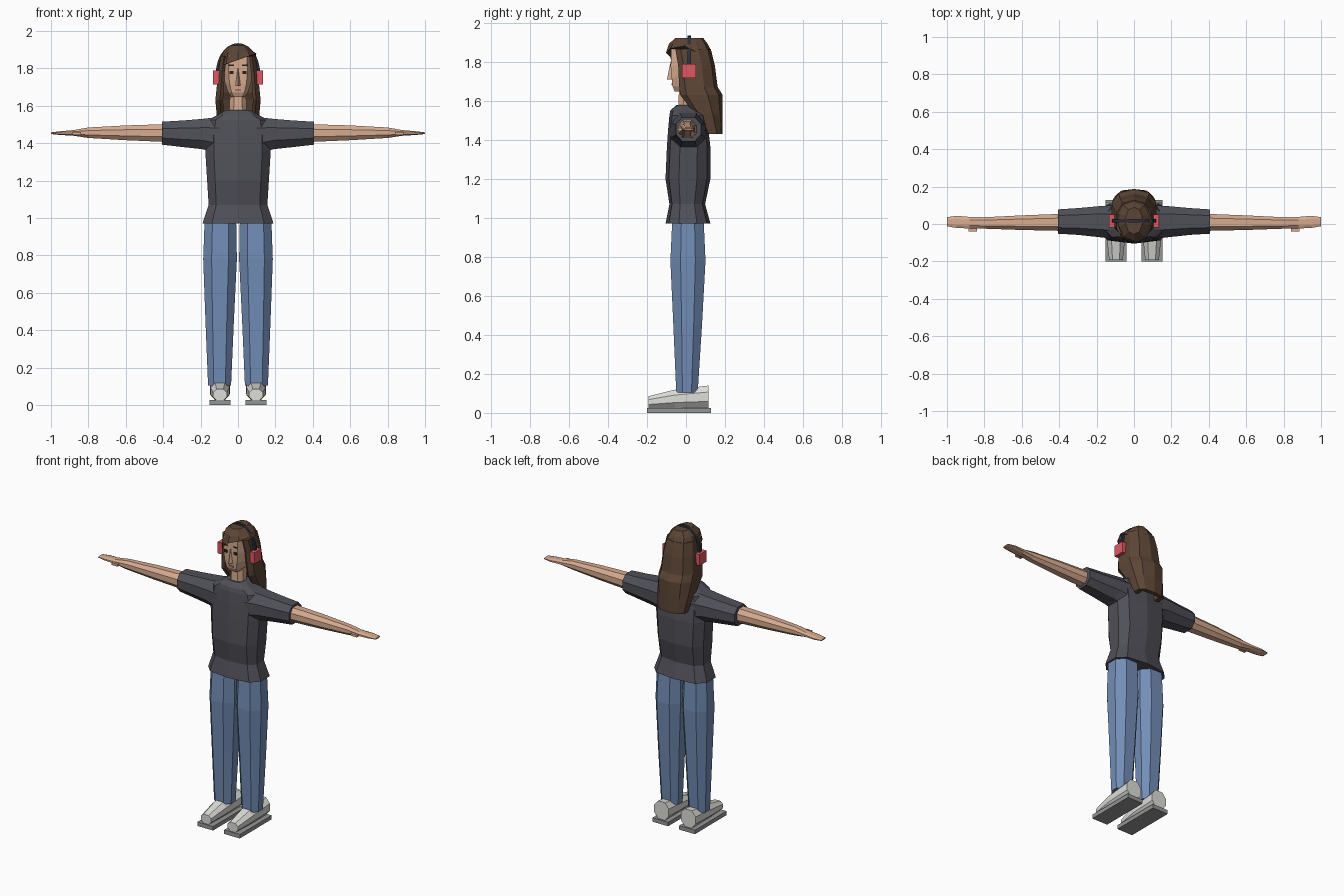
import bpy
import bmesh
import math
from mathutils import Vector

cube = bpy.data.objects.get("Cube")
if cube:
    bpy.data.objects.remove(cube, do_unlink=True)


def material(name, r, g, b):
    mat = bpy.data.materials.new(name)
    mat.use_nodes = True
    mat.diffuse_color = (r, g, b, 1)
    shader = next(n for n in mat.node_tree.nodes if n.type == 'BSDF_PRINCIPLED')
    shader.inputs["Base Color"].default_value = (r, g, b, 1)
    shader.inputs["Roughness"].default_value = 0.9
    return mat


SKIN = material("skin", .68, .41, .28)
HAIR = material("brown hair", .107, .06, .037)
SHIRT = material("charcoal cloth", .08, .08, .098)
DENIM = material("blue denim", .17, .27, .47)
SHOE = material("off white leather", .73, .73, .70)
SOLE = material("grey rubber", .30, .30, .30)
RED = material("red plastic", .73, .098, .122)
BAND = material("dark plastic", .026, .03, .04)
DARK = material("eye dark", .02, .014, .012)
LIPS = material("lip rose", .43, .155, .115)


def mirrored(half):
    """Close a right-hand half outline with its left-hand copy."""
    return half + [(-u, v) for u, v in reversed(half) if abs(u) > 1e-4]


# Unit outlines that are stretched to the bounds of each section
SQUARE = mirrored([(1, -1), (1, 1)])
OCTAGON = mirrored([(.5, -1), (1, -.42), (1, .42), (.5, 1)])
CHEST = mirrored([(0, -1), (.74, -.85), (1, -.4), (1, .4), (.74, .85), (0, 1)])
SKULL = mirrored([(.65, -1), (1, -.35), (.95, .4), (.5, 1)])
CROWN = mirrored([(0, -1), (.65, -.8), (1, -.2), (.95, .4), (.65, .85), (0, 1)])
MANE = mirrored([(0, .35), (.66, .2), (.66, -.9), (.8, -1), (1, -.7),
                 (.98, .3), (.66, .82), (0, 1)])
TRIANGLE = [(-1, 1), (1, 1), (0, -1)]


def skin_rings(name, mat, rings, mirror=False):
    """Bridge matching rings of points into a closed, flat-shaded body."""
    bm = bmesh.new()
    loops = [[bm.verts.new(p) for p in ring] for ring in rings]
    for low, high in zip(loops, loops[1:]):
        for i in range(len(low)):
            j = (i + 1) % len(low)
            bm.faces.new((low[i], low[j], high[j], high[i]))
    bm.faces.new(loops[0])
    bm.faces.new(loops[-1])
    bmesh.ops.recalc_face_normals(bm, faces=bm.faces)
    mesh = bpy.data.meshes.new(name)
    bm.to_mesh(mesh)
    bm.free()
    mesh.materials.append(mat)
    obj = bpy.data.objects.new(name, mesh)
    bpy.context.collection.objects.link(obj)
    if mirror:
        obj.modifiers.new("Mirror", 'MIRROR')
    return obj


def section(outline, axis, pos, u0, u1, v0, v1):
    ring = []
    for u, v in outline:
        a = (u0 + u1) / 2 + u * (u1 - u0) / 2
        b = (v0 + v1) / 2 + v * (v1 - v0) / 2
        ring.append(Vector({'x': (pos, a, b), 'y': (a, pos, b), 'z': (a, b, pos)}[axis]))
    return ring


def loft(name, mat, outline, axis, levels, mirror=False):
    """Each level: position on the axis, then the bounds of the section."""
    return skin_rings(name, mat, [section(outline, axis, *lv) for lv in levels], mirror)


def upright(name, mat, outline, levels):
    """Centred loft; each level: height, half width, front, back."""
    return loft(name, mat, outline, 'z', [(z, -w, w, f, b) for z, w, f, b in levels])


def box(name, mat, x, y, z, mirror=False):
    return loft(name, mat, SQUARE, 'z', [(h, *x, *y) for h in z], mirror)


# Legs and shoes
loft("trouser_legs", DENIM, OCTAGON, 'z', [
    (.105, .037, .16, -.05, .06),
    (.45, .022, .174, -.065, .082),
    (.78, .006, .186, -.08, .1),
    (1.0, .01, .178, -.07, .09)], mirror=True)
box("shoe_soles", SOLE, (.04, .153), (-.2, .127), (0, .026), mirror=True)
loft("shoe_uppers", SHOE, OCTAGON, 'y', [
    (-.192, .06, .133, .026, .085),
    (-.06, .046, .147, .026, .118),
    (.115, .044, .149, .026, .14)], mirror=True)

# Shirt
upright("shirt_body", SHIRT, CHEST, [
    (.97, .19, -.105, .125),
    (1.07, .157, -.085, .098),
    (1.2, .165, -.105, .125),
    (1.36, .175, -.098, .125),
    (1.45, .175, -.092, .115),
    (1.525, .16, -.085, .1),
    (1.55, .11, -.08, .09),
    (1.578, .065, -.05, .06)])
loft("shirt_sleeves", SHIRT, OCTAGON, 'x', [
    (.1, -.08, .1, 1.34, 1.54),
    (.19, -.07, .095, 1.368, 1.53),
    (.3, -.058, .085, 1.38, 1.521),
    (.405, -.052, .078, 1.392, 1.515)], mirror=True)

# Arms taper into flat hands
loft("arms_and_hands", SKIN, OCTAGON, 'x', [
    (.37, -.037, .055, 1.406, 1.502),
    (.6, -.032, .046, 1.416, 1.495),
    (.8, -.025, .036, 1.428, 1.484),
    (.88, -.024, .038, 1.44, 1.47),
    (.95, -.021, .044, 1.444, 1.464),
    (1, -.012, .036, 1.449, 1.458)], mirror=True)
box("thumbs", SKIN, (.84, .885), (-.04, -.015), (1.445, 1.46), mirror=True)

# Neck and head
upright("neck", SKIN, OCTAGON, [(1.54, .047, -.04, .05), (1.7, .042, -.035, .05)])
upright("head", SKIN, SKULL, [
    (1.648, .036, -.058, .02),
    (1.672, .053, -.069, .05),
    (1.72, .07, -.074, .08),
    (1.78, .077, -.076, .1),
    (1.87, .074, -.076, .1)])

# Facial features
loft("nose", SKIN, TRIANGLE, 'z', [
    (1.708, -.015, .015, -.098, -.07),
    (1.80, -.005, .005, -.079, -.07)])
box("eyes", DARK, (.024, .046), (-.08, -.073), (1.769, 1.787), mirror=True)
box("eyebrows", DARK, (.022, .05), (-.08, -.073), (1.814, 1.821), mirror=True)
box("mouth", LIPS, (-.017, .017), (-.075, -.067), (1.68, 1.689))

# Long hair around the face, and a crown with a slanted fringe
upright("long_hair", HAIR, MANE, [
    (1.43, .095, .105, .187),
    (1.53, .112, .045, .187),
    (1.63, .121, -.03, .187),
    (1.67, .117, -.035, .162),
    (1.78, .106, -.04, .148),
    (1.865, .093, -.055, .127)])
crown = upright("hair_crown", HAIR, CROWN, [
    (1.845, .098, -.103, .133),
    (1.89, .08, -.088, .112),
    (1.922, .045, -.055, .088)])
for vert in crown.data.vertices:
    if vert.co.z < 1.86 and vert.co.y < 0:
        vert.co.z += .36 * vert.co.x

# Headphones
band_rings = []
for step in range(15):
    angle = math.pi * step / 14
    out = Vector((math.cos(angle), 0, math.sin(angle)))
    centre = Vector((.111 * out.x, .017, 1.77 + .157 * out.z))
    band_rings.append([centre + out * .008 * u + Vector((0, .009 * v, 0)) for u, v in SQUARE])
skin_rings("headphone_band", BAND, band_rings)
box("headphone_cups", RED, (.096, .133), (-.02, .051), (1.715, 1.788), mirror=True)
